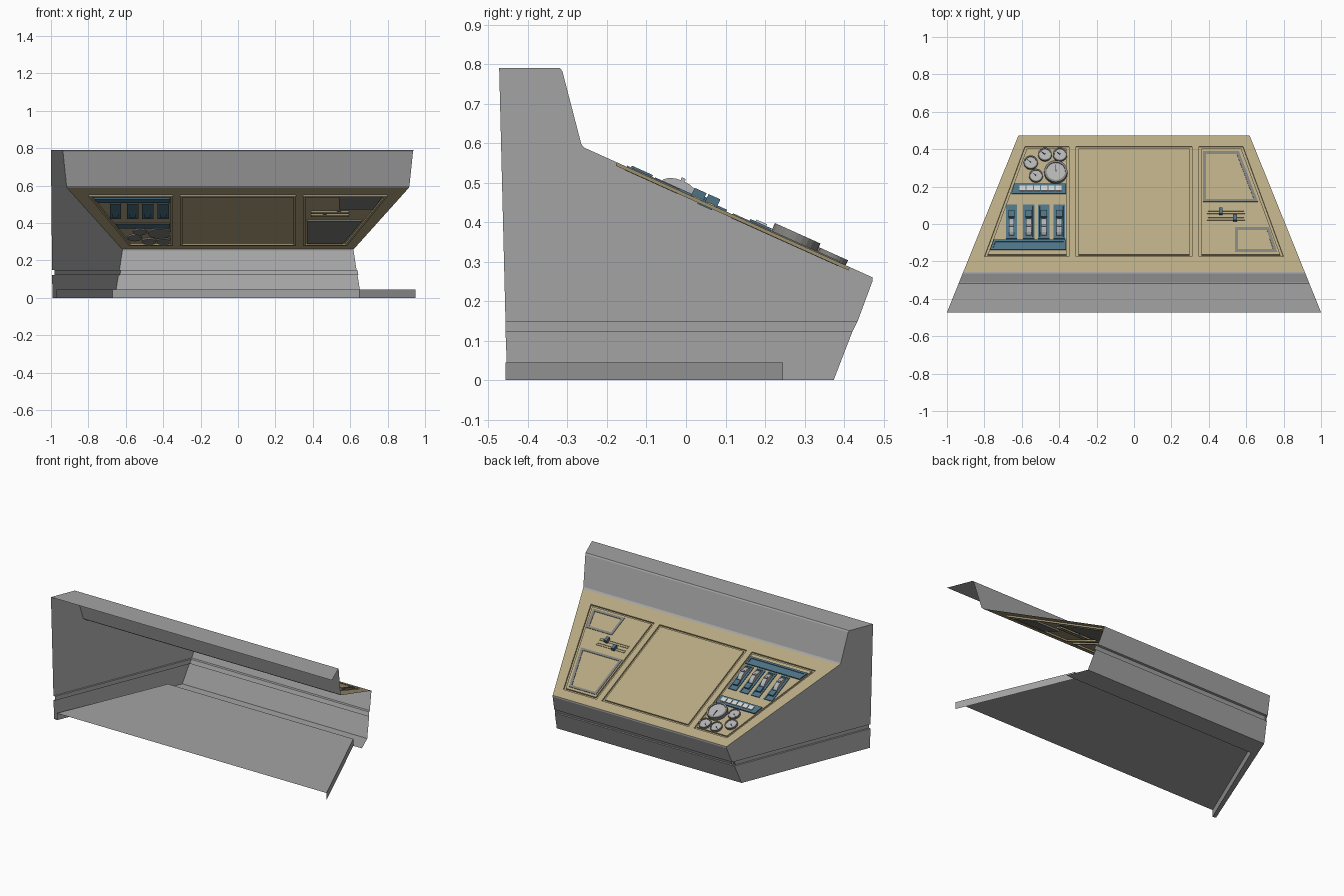
import bpy, bmesh, math
from mathutils import Vector

if "Cube" in bpy.data.objects:
    bpy.data.objects.remove(bpy.data.objects["Cube"])

def material(name, r, g, b):
    m = bpy.data.materials.new(name)
    m.diffuse_color = (r, g, b, 1)
    m.use_nodes = True
    m.node_tree.nodes["Principled BSDF"].inputs["Base Color"].default_value = m.diffuse_color
    return m

GREY = material("shell grey", .37, .37, .37)
TAN = material("panel tan", .48, .40, .23)
BLUE = material("control blue", .075, .17, .235)
FRAME = material("frame grey", .22, .22, .21)
LIGHT = material("light grey", .45, .45, .46)
WHITE = material("button white", .65, .65, .65)
DARK = material("needle dark", .03, .03, .03)

def finish(bm, name, mats):
    me = bpy.data.meshes.new(name)
    bm.to_mesh(me)
    bm.free()
    for m in mats:
        me.materials.append(m)
    ob = bpy.data.objects.new(name, me)
    bpy.context.collection.objects.link(ob)
    return ob

def polys(name, faces, mat):
    """Sheet object from a list of polygons."""
    bm = bmesh.new()
    for f in faces:
        bm.faces.new([bm.verts.new(p) for p in f])
    bmesh.ops.remove_doubles(bm, verts=bm.verts, dist=1e-5)
    return finish(bm, name, [mat])

def side(y):
    """Half width of the tapering console at depth y."""
    return 1 - .404 * (y + .472)

def sheet(name, profile, mat):
    """Profile in (y, z) spanned between both tapering sides."""
    faces = []
    for (y0, z0), (y1, z1) in zip(profile, profile[1:]):
        faces.append([(-side(y0), y0, z0), (side(y0), y0, z0),
                      (side(y1), y1, z1), (-side(y1), y1, z1)])
    return polys(name, faces, mat)

# Shell: hood, front apron with groove, bottom lip
hood = [(-.473, .79), (-.319, .79), (-.313, .782), (-.265, .597), (-.257, .588)]
apron = [(.472, .260), (.472, .250), (.435, .15)]
sheet("hood", hood, GREY)
sheet("front_apron", apron + [(.421, .148), (.411, .123), (.421, .122), (.374, 0), (.245, 0)], GREY)

# Left wall with the groove continued (the right side is open)
def wall(points, inset=0):
    return [(-side(y) + inset, y, z) for y, z in points]

top, low = [(-.457, .15), (.435, .15)], [(-.457, .123), (.421, .122)]
polys("left_wall", [
    wall(hood + apron + [(-.457, .15)]),
    wall(top) + wall(top[::-1], .012),
    wall(top, .012) + wall(low[::-1], .012),
    wall(low, .012) + wall(low[::-1]),
    wall(low + [(.374, 0), (-.452, 0)])], GREY)

# Raised floor with side skirts and front step
bl, br, fl, fr = (-.97, -.457), (.95, -.457), (-.67, .245), (.65, .245)
faces = [[(x, y, .045) for x, y in (bl, br, fr, fl)]]
for a, b in ((br, fr), (fr, fl), (fl, bl)):
    faces.append([(*a, 0), (*b, 0), (*b, .045), (*a, .045)])
faces.append([(-side(-.452), -.452, 0), (*bl, 0), (*fl, 0), (-side(.245), .245, 0)])
polys("floor", faces, GREY)

# Sloping control panel: (x, y, height above the panel) to world
Y0, Z0, Y1, Z1 = -.257, .588, .472, .260
SLOPE = (Z1 - Z0) / (Y1 - Y0)
NORMAL = Vector((0, -SLOPE, 1)).normalized()

def on_panel(x, y, h=0):
    return Vector((x, y, Z0 + SLOPE * (y - Y0))) + NORMAL * h

bm = bmesh.new()
rows = []
for y in (Y0, -.175, .415, Y1):
    e = .80 - .368 * (y + .175)
    xs = (-side(y), -e, -.347, -.31, .31, .347, e, side(y))
    rows.append([bm.verts.new(on_panel(x, y)) for x in xs])
fields = []
for j in range(3):
    for i in range(7):
        f = bm.faces.new((rows[j][i], rows[j][i+1], rows[j+1][i+1], rows[j+1][i]))
        if j == 1 and i in (1, 3, 5):
            fields.append(f)
bm.normal_update()
# Grooves around the three fields
for thick, depth in ((.0006, -.009), (.012, 0), (.0006, .009)):
    bmesh.ops.inset_individual(bm, faces=fields, thickness=thick, depth=depth, use_even_offset=True)
    bm.normal_update()
finish(bm, "control_panel", [TAN])

def plate(name, pts, h0, h1, mat, inner=None, border=.01, sink=.004):
    """Prism standing on the panel; optionally a sunken inner face."""
    bm = bmesh.new()
    a = [bm.verts.new(on_panel(x, y, h0)) for x, y in pts]
    b = [bm.verts.new(on_panel(x, y, h1)) for x, y in pts]
    n = len(pts)
    bm.faces.new(a)
    cap = bm.faces.new(b)
    for i in range(n):
        bm.faces.new((a[i], a[(i+1) % n], b[(i+1) % n], b[i]))
    bmesh.ops.recalc_face_normals(bm, faces=bm.faces)
    if inner:
        for t, d in ((border, 0), (.0005, -sink)):
            bmesh.ops.inset_individual(bm, faces=[cap], thickness=t, depth=d, use_even_offset=True)
            bm.normal_update()
        cap.material_index = 1
    return finish(bm, name, [mat, inner or mat])

def rect(x0, x1, y0, y1):
    return [(x0, y0), (x1, y0), (x1, y1), (x0, y1)]

# Gauges with needles
gauges = [(-.476, .369, .037), (-.396, .369, .038), (-.552, .326, .038),
          (-.524, .256, .037), (-.418, .273, .062)]
for k, (x, y, r) in enumerate(gauges):
    ring = [(x + r * math.cos(t * math.pi / 12), y + .93 * r * math.sin(t * math.pi / 12)) for t in range(24)]
    h = .024 if r > .05 else .014
    plate(f"gauge_{k}", ring, -.008, h, FRAME, LIGHT, r * .18, .005)
    a = math.pi / 2 if r > .05 else 2.5
    c, s = math.cos(a), math.sin(a)
    w, l = .003, r * .65
    plate(f"needle_{k}", [(x - s*w, y + c*w), (x + s*w, y - c*w), (x + c*l, y + s*l)],
          h - .005, h - .002, DARK)

# Button strip
plate("button_strip", [(-.656, .160), (-.364, .160), (-.364, .214), (-.640, .214)], -.006, .008, BLUE)
for i in range(6):
    x = -.612 + i * .0385
    plate(f"button_{i}", rect(x, x + .033, .173, .2), .006, .013, WHITE)

# Rocker levers on blue plates
for i, x in enumerate((-.655, -.563, -.482, -.400)):
    plate(f"lever_plate_{i}", rect(x - .03, x + .03, -.08, .102), -.006, .005, BLUE, BLUE, .008, .003)
    plate(f"lever_block_{i}", rect(x - .017, x + .017, .034, .07), -.012, .012, BLUE)
    arc = [(-.017 + .047 * math.cos(t * math.pi / 8), .026 * math.sin(t * math.pi / 8)) for t in range(9)]
    l, r = ([on_panel(x + d, y, h) for y, h in arc] for d in (-.014, .014))
    polys(f"lever_{i}", [l, r[::-1]] + [[l[j], r[j], r[j+1], l[j+1]] for j in range(8)], LIGHT)
    plate(f"lever_handle_{i}", rect(x - .012, x + .012, -.024, -.014), .02, .033, LIGHT)

# Long blue bar
plate("long_bar", [(-.770, -.14), (-.364, -.14), (-.364, -.087), (-.750, -.087)], -.006, .008, BLUE, BLUE, .012, .004)

# Screens
plate("large_screen", [(.369, .118), (.663, .118), (.561, .388), (.369, .388)], -.01, .003, FRAME, LIGHT, .016, .006)
plate("small_screen", [(.54, -.15), (.765, -.15), (.722, -.018), (.54, -.018)], -.01, .003, FRAME, LIGHT, .016, .006)

# Slider tracks and knobs
for k, (y, x) in enumerate(((.063, .464), (.028, .54))):
    plate(f"slider_track_{k}", rect(.39, .593, y - .009, y + .009), -.008, .003, TAN, TAN, .005, .006)
    plate(f"slider_knob_{k}", rect(x - .01, x + .01, y - .015, y + .015), -.004, .022, BLUE)
